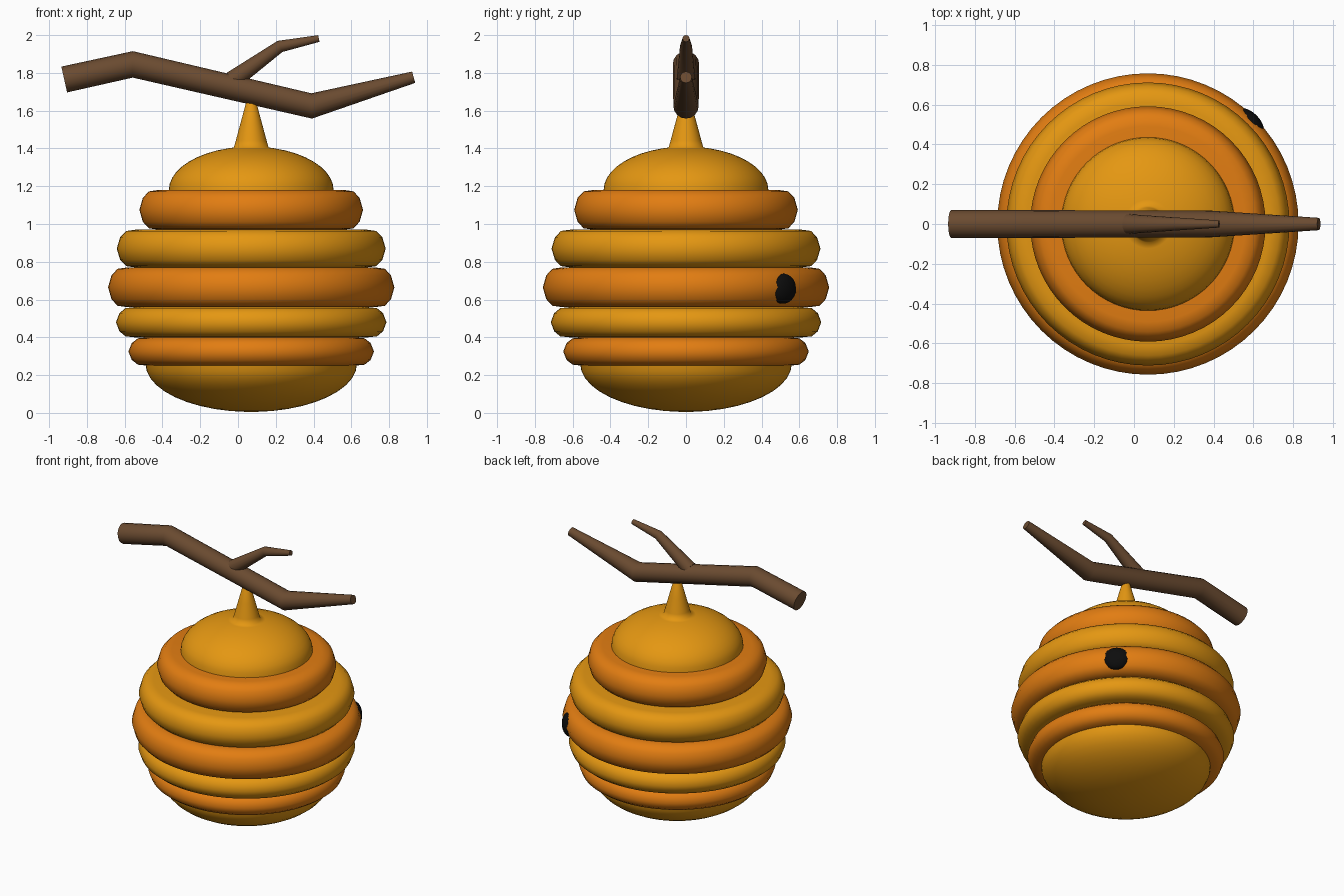
import bpy, bmesh
from math import sin, cos, pi, radians
from mathutils import Vector, Matrix

if "Cube" in bpy.data.objects:
    bpy.data.objects.remove(bpy.data.objects["Cube"])

CX = 0.07  # hive axis


def material(name, rgb):
    m = bpy.data.materials.new(name)
    m.diffuse_color = (*rgb, 1)
    m.use_nodes = True
    m.node_tree.nodes["Principled BSDF"].inputs["Base Color"].default_value = m.diffuse_color
    return m


YELLOW = material("honey_yellow", (0.78, 0.31, 0.006))
ORANGE = material("honey_orange", (0.76, 0.205, 0.006))
BARK = material("bark", (0.145, 0.07, 0.03))
BLACK = material("hole_black", (0.004, 0.004, 0.004))


def finish(name, bm, mat, angle=40):
    bmesh.ops.recalc_face_normals(bm, faces=bm.faces)
    me = bpy.data.meshes.new(name)
    bm.to_mesh(me)
    bm.free()
    me.materials.append(mat)
    ob = bpy.data.objects.new(name, me)
    bpy.context.collection.objects.link(ob)
    bpy.ops.object.select_all(action='DESELECT')
    bpy.context.view_layer.objects.active = ob
    ob.select_set(True)
    bpy.ops.object.shade_smooth_by_angle(angle=radians(angle))
    return ob


def skin(bm, rings):
    for a, b in zip(rings, rings[1:]):
        n = len(a)
        for i in range(n):
            bm.faces.new((a[i], a[(i + 1) % n], b[(i + 1) % n], b[i]))
    bm.faces.new(rings[0])
    bm.faces.new(rings[-1])


def lathe(name, profile, mat, n=64, angle=40):
    bm = bmesh.new()
    rings = [[bm.verts.new((CX + r * cos(2 * pi * i / n), r * sin(2 * pi * i / n), z))
              for i in range(n)] for r, z in profile]
    skin(bm, rings)
    return finish(name, bm, mat, angle)


def tube(name, path, mat, n=16):
    # path points are (x, z, radius); joints are mitred in the xz plane
    bm = bmesh.new()
    pts = [Vector((x, 0, z)) for x, z, r in path]
    rings = []
    for k, p in enumerate(pts):
        a = (p - pts[k - 1]).normalized() if k else None
        b = (pts[k + 1] - p).normalized() if k < len(pts) - 1 else None
        t = ((a or b) + (b or a)).normalized()
        side = Vector((-t.z, 0, t.x))
        r = path[k][2]
        rings.append([bm.verts.new(p + side * r * cos(2 * pi * i / n)
                                   + Vector((0, r * sin(2 * pi * i / n), 0)))
                      for i in range(n)])
    skin(bm, rings)
    return finish(name, bm, mat, 35)


# Bulging bands, bottom to top: (z low, z high, radius)
bands = [(0.25, 0.40, 0.65), (0.40, 0.56, 0.716), (0.56, 0.77, 0.758),
         (0.77, 0.97, 0.712), (0.97, 1.18, 0.592)]
half = [(0.25, 1.0), (0.10, 1.0), (0.05, 0.93), (0.018, 0.6)]
for k, (lo, hi, r) in enumerate(bands):
    mid, h = (lo + hi) / 2, (hi - lo) / 2
    prof = [(r - d, mid - f * h) for d, f in half] + [(r, mid)]
    prof += [(r - d, mid + f * h) for d, f in reversed(half)]
    lathe(f"hive_band_{k + 1}", prof, YELLOW if k % 2 else ORANGE, angle=60)

# Rounded base
base = [(0.56 * sin(a), 0.26 - 0.255 * cos(a))
        for a in [pi / 2 * (i + 0.3) / 10.3 for i in range(11)]]
lathe("hive_base", base, YELLOW)

# Crown dome rising into the hanging stem
crown = [(0.436 * cos(a), 1.18 + 0.23 * sin(a))
         for a in [pi / 2 * i / 11 for i in range(10)]]
crown += [(0.092, 1.405), (0.082, 1.44), (0.055, 1.54), (0.028, 1.64), (0.012, 1.67)]
lathe("hive_crown", crown, YELLOW, angle=80)

# Entrance hole: flattened ball set into the widest band
bm = bmesh.new()
bmesh.ops.create_uvsphere(bm, u_segments=24, v_segments=14, radius=1)
bmesh.ops.transform(bm, verts=bm.verts, matrix=(
    Matrix.Translation((CX, 0, 0.658)) @ Matrix.Rotation(pi / 4, 4, 'Z')
    @ Matrix.Translation((0.725, 0, 0)) @ Matrix.Diagonal((0.048, 0.088, 0.08, 1))))
finish("entrance_hole", bm, BLACK)

# Branch and twig
tube("branch", [(-0.92, 1.765, 0.07), (-0.557, 1.845, 0.07),
                (0.39, 1.625, 0.067), (0.93, 1.777, 0.031)], BARK)
tube("twig", [(-0.03, 1.76, 0.05), (0.222, 1.94, 0.032), (0.428, 1.982, 0.018)], BARK)
